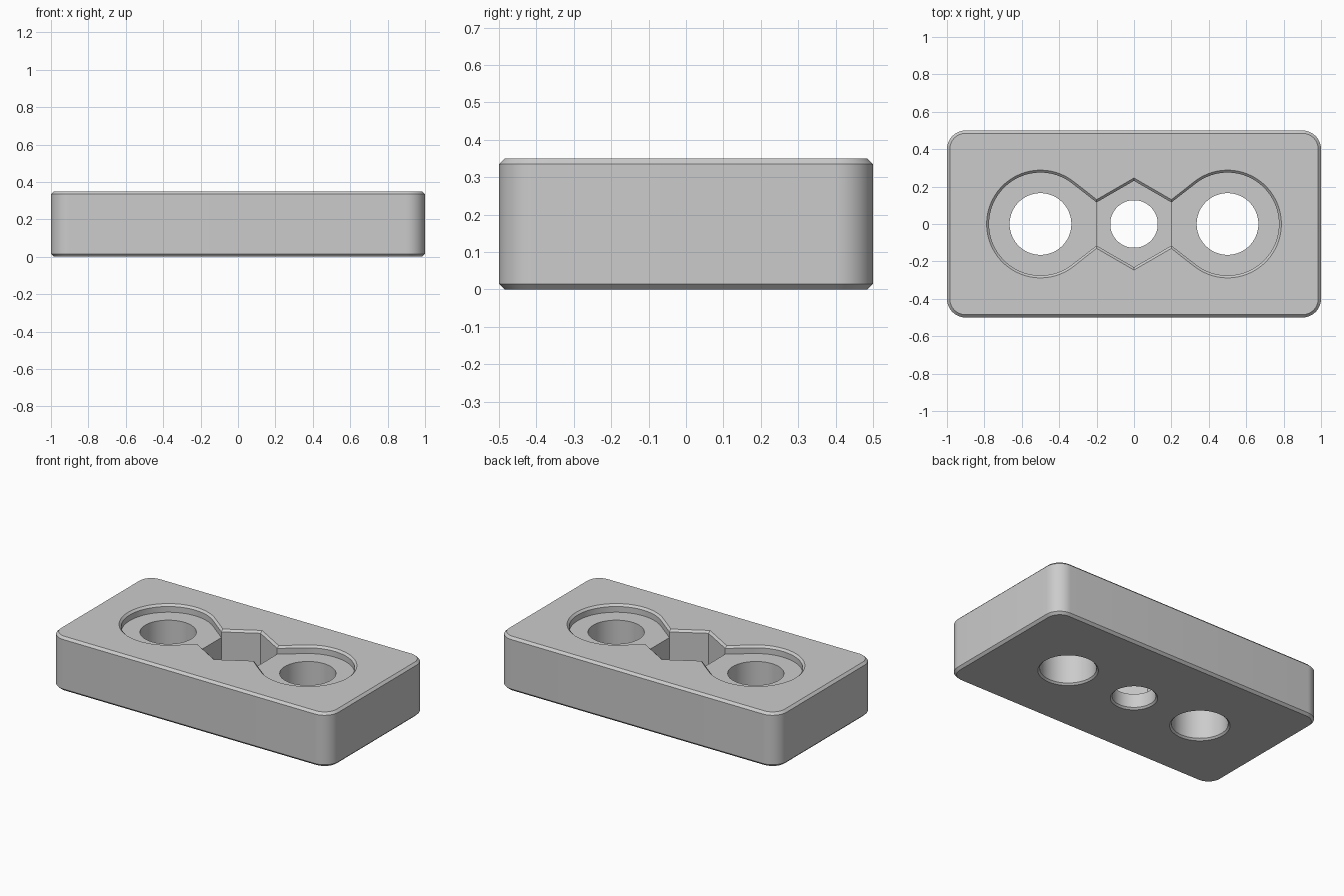
import bpy, bmesh
from math import sin, cos, pi, acos, atan2, hypot, radians, sqrt

cube = bpy.data.objects.get("Cube")
if cube:
    bpy.data.objects.remove(cube, do_unlink=True)

grey = bpy.data.materials.new("light_grey")
grey.use_nodes = True
grey.diffuse_color = (0.6, 0.6, 0.6, 1)
grey.node_tree.nodes["Principled BSDF"].inputs["Base Color"].default_value = (0.6, 0.6, 0.6, 1)

HEIGHT = 0.35
CHAMFER = 0.015
POCKET_Z = 0.30
NUT_Z = 0.10
APOTHEM = 0.2


def loft(name, sections):
    """Solid through stacked outlines, each given as (points, z)."""
    bm = bmesh.new()
    rings = [[bm.verts.new((x, y, z)) for x, y in pts] for pts, z in sections]
    for low, high in zip(rings, rings[1:]):
        for i in range(len(low)):
            j = (i + 1) % len(low)
            bm.faces.new((low[i], low[j], high[j], high[i]))
    bm.faces.new(rings[0][::-1])
    bm.faces.new(rings[-1])
    bmesh.ops.recalc_face_normals(bm, faces=bm.faces)
    mesh = bpy.data.meshes.new(name)
    bm.to_mesh(mesh)
    bm.free()
    mesh.materials.append(grey)
    obj = bpy.data.objects.new(name, mesh)
    bpy.context.collection.objects.link(obj)
    return obj


def arc(cx, cy, r, start, end, n):
    angles = [start + (end - start) * i / n for i in range(n + 1)]
    return [(cx + r * cos(a), cy + r * sin(a)) for a in angles]


def circle(cx, r, n=72):
    return arc(cx, 0, r, 0, 2 * pi, n)[:-1]


def rounded_plate(inset):
    pts = []
    for k, (sx, sy) in enumerate(((1, 1), (-1, 1), (-1, -1), (1, -1))):
        pts += arc(sx * 0.9, sy * 0.4, 0.1 - inset, k * pi / 2, (k + 1) * pi / 2, 12)
    return pts


def pocket_outline(grow):
    """Two round seats joined by tangents to the hexagon, widened by grow."""
    r = 0.275 + grow
    rise = grow * 2 / sqrt(3)
    corner = (APOTHEM, APOTHEM / sqrt(3) + rise)
    dx, dy = corner[0] - 0.5, corner[1]
    tangent = atan2(dy, dx) - acos(r / hypot(dx, dy))
    quarter = arc(0.5, 0, r, 0, tangent, 28) + [corner, (0, 2 * APOTHEM / sqrt(3) + rise)]
    half = quarter + [(-x, y) for x, y in quarter[-2::-1]]
    return half + [(x, -y) for x, y in half[-2:0:-1]]


def hole(name, x, r, top):
    c = 0.011
    return loft(name, [(circle(x, r + 2 * c), -c), (circle(x, r), c), (circle(x, r), top)])


# Chamfered plate with rounded corners
plate = loft("mounting_plate", [
    (rounded_plate(CHAMFER), 0),
    (rounded_plate(0), CHAMFER),
    (rounded_plate(0), HEIGHT - CHAMFER),
    (rounded_plate(CHAMFER), HEIGHT)])

# Shallow pocket, hexagonal nut recess and three through holes
c = 0.013
hexagon = [(APOTHEM * sx, APOTHEM / sqrt(3) * sy) for sx, sy in
           ((1, -1), (1, 1), (0, 2), (-1, 1), (-1, -1), (0, -2))]
cutters = [
    loft("pocket_cutter", [(pocket_outline(0), POCKET_Z),
                           (pocket_outline(0), HEIGHT - c),
                           (pocket_outline(2 * c), HEIGHT + c)]),
    loft("nut_cutter", [(hexagon, NUT_Z), (hexagon, POCKET_Z + 0.01)]),
    hole("left_hole_cutter", 0.5, 0.165, HEIGHT),
    hole("right_hole_cutter", -0.5, 0.165, HEIGHT),
    hole("centre_hole_cutter", 0, 0.127, 0.2)]

bpy.context.view_layer.objects.active = plate
for cutter in cutters:
    cutter.hide_render = True
    mod = plate.modifiers.new("cut", 'BOOLEAN')
    mod.operation = 'DIFFERENCE'
    mod.solver = 'EXACT'
    mod.object = cutter
    bpy.ops.object.modifier_apply(modifier=mod.name)
    bpy.data.objects.remove(cutter, do_unlink=True)

# Smooth the curved walls, keep the edges crisp
bpy.ops.object.select_all(action='DESELECT')
plate.select_set(True)
bpy.ops.object.shade_smooth_by_angle(angle=radians(25))
